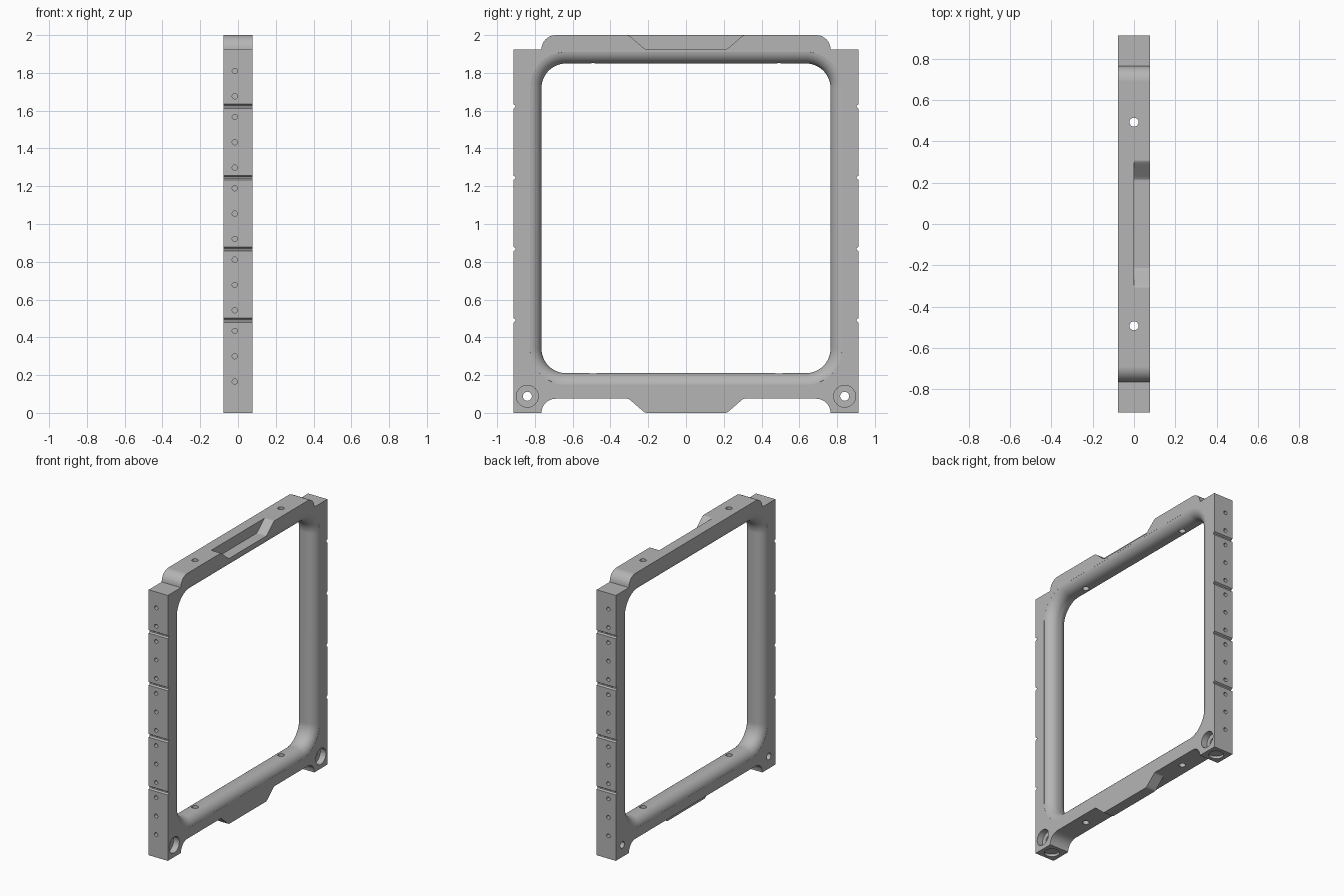
import bpy, bmesh
from math import sin, cos, pi, radians
from mathutils import Matrix, Vector

if "Cube" in bpy.data.objects:
    bpy.data.objects.remove(bpy.data.objects["Cube"], do_unlink=True)

HALF = 0.077      # half thickness
WIDE = 0.914      # half width
BAR = 0.765       # half width of the opening and of the raised top
STEP = 0.075      # height of top step, tab and recess
ROUND = 0.068     # rounding of the inner rim

grey = bpy.data.materials.new("grey")
grey.use_nodes = True
grey.diffuse_color = (0.46, 0.46, 0.46, 1)
grey.node_tree.nodes["Principled BSDF"].inputs["Base Color"].default_value = (0.46, 0.46, 0.46, 1)


def finish(name, bm):
    bmesh.ops.recalc_face_normals(bm, faces=bm.faces)
    mesh = bpy.data.meshes.new(name)
    bm.to_mesh(mesh)
    bm.free()
    obj = bpy.data.objects.new(name, mesh)
    mesh.materials.append(grey)
    bpy.context.collection.objects.link(obj)
    return obj


def loft(name, loops):
    """Solid through a list of equal loops of points."""
    bm = bmesh.new()
    rings = [[bm.verts.new(p) for p in loop] for loop in loops]
    for a, b in zip(rings, rings[1:]):
        for i in range(len(a)):
            j = (i + 1) % len(a)
            bm.faces.new((a[i], a[j], b[j], b[i]))
    bm.faces.new(rings[0])
    bm.faces.new(rings[-1])
    return finish(name, bm)


def prism(name, outline, x0, x1):
    return loft(name, [[(x, y, z) for y, z in outline] for x in (x0, x1)])


def arc(cy, cz, r, start, end, n=8):
    angles = [radians(start + (end - start) * i / n) for i in range(n + 1)]
    return [(cy + r * cos(a), cz + r * sin(a)) for a in angles]


def mirrored(half):
    """Close an outline given for +y only."""
    return half + [(-y, z) for y, z in reversed(half)]


def drills(name, specs):
    """Cylinders given as (start, end, radius)."""
    bm = bmesh.new()
    for start, end, r in specs:
        a, b = Vector(start), Vector(end)
        turn = (b - a).to_track_quat('Z', 'Y').to_matrix().to_4x4()
        bmesh.ops.create_cone(bm, cap_ends=True, segments=24, radius1=r, radius2=r,
                              depth=(b - a).length,
                              matrix=Matrix.Translation((a + b) / 2) @ turn)
    return finish(name, bm)


def combine(obj, tool, operation='DIFFERENCE'):
    mod = obj.modifiers.new(tool.name, 'BOOLEAN')
    mod.object, mod.operation, mod.solver = tool, operation, 'EXACT'
    bpy.context.view_layer.objects.active = obj
    bpy.ops.object.modifier_apply(modifier=mod.name)
    bpy.data.objects.remove(tool, do_unlink=True)


# Frame slab: feet, arched underside and stepped, rounded top
corner = BAR - STEP
outline = mirrored(arc(corner, 0, STEP, 90, 0) + [(WIDE, 0), (WIDE, 2 - STEP)]
                   + arc(corner, 2 - STEP, STEP, 0, 90))
frame = prism("frame", outline, -HALF, HALF)

# Locking tab below and matching recess above, on one half of the thickness
swoop = [(0.21 + 0.1 * (t - sin(2 * pi * t) / (2 * pi) * 0.3),
          STEP * (t * t * (3 - 2 * t))) for t in [i / 12 for i in range(13)]]
tab = mirrored(swoop + [(0.31, STEP + 0.02)])
combine(frame, prism("tab", tab, 0, HALF), 'UNION')
recess = [(y, z + 2 - STEP) for y, z in tab]
combine(frame, prism("recess_cutter", recess, 0, HALF + 0.05))


# Rounded opening with a rounded rim on both faces
def opening(x, grow):
    low, high, r = 0.21, 1.85, 0.13
    pts = []
    for cy, cz, a in ((1, high - r, 0), (-1, high - r, 90), (-1, low + r, 180), (1, low + r, 270)):
        pts += arc(cy * (BAR - r), cz, r + grow, a, a + 90, 12)
    return [(x, y, z) for y, z in pts]


rim = [(HALF - ROUND + ROUND * sin(a), ROUND * (1 - cos(a)))
       for a in [radians(84 * i / 10) for i in range(11)]] + [(HALF + 0.02, ROUND)]
section = [(-x, g) for x, g in reversed(rim)] + rim
combine(frame, loft("opening_cutter", [opening(x, g) for x, g in section]))

# Drilled holes and shallow grooves, repeated on both sides
bolts, bores, grooves = [], [], []
for s in (-1, 1):
    bolts.append(((0, s * 0.493, -0.1), (0, s * 0.493, 2.1), 0.022))
    bolts.append(((-0.2, s * 0.84, 0.088), (0.2, s * 0.84, 0.088), 0.024))
    bores.append(((HALF - 0.045, s * 0.84, 0.088), (0.2, s * 0.84, 0.088), 0.058))
    bores.append(((0, s * 0.84, -0.1), (0, s * 0.84, 0.018), 0.05))
    for k in range(5):
        middle = 0.3 + 0.3775 * k
        for step in (-1, 0, 1):
            z = middle + step * 0.134
            bolts.append(((-0.017, s * 0.84, z), (-0.017, s * 1.0, z), 0.014))
        if k < 4:
            grooves.append((s, middle + 0.19))
combine(frame, drills("hole_cutter", bolts))
combine(frame, drills("bore_cutter", bores))
for s, z in grooves:
    notch = [(s * (WIDE - 0.012), z - 0.004), (s * (WIDE - 0.012), z + 0.004),
             (s * (WIDE + 0.01), z + 0.018), (s * (WIDE + 0.01), z - 0.018)]
    combine(frame, prism("groove_cutter", notch, -HALF - 0.05, HALF + 0.05))

# Smooth rounds, crisp edges
bpy.ops.object.select_all(action='DESELECT')
frame.select_set(True)
bpy.context.view_layer.objects.active = frame
bpy.ops.object.shade_smooth_by_angle(angle=radians(30))
normals = frame.modifiers.new("weighted_normals", 'WEIGHTED_NORMAL')
normals.keep_sharp = True
